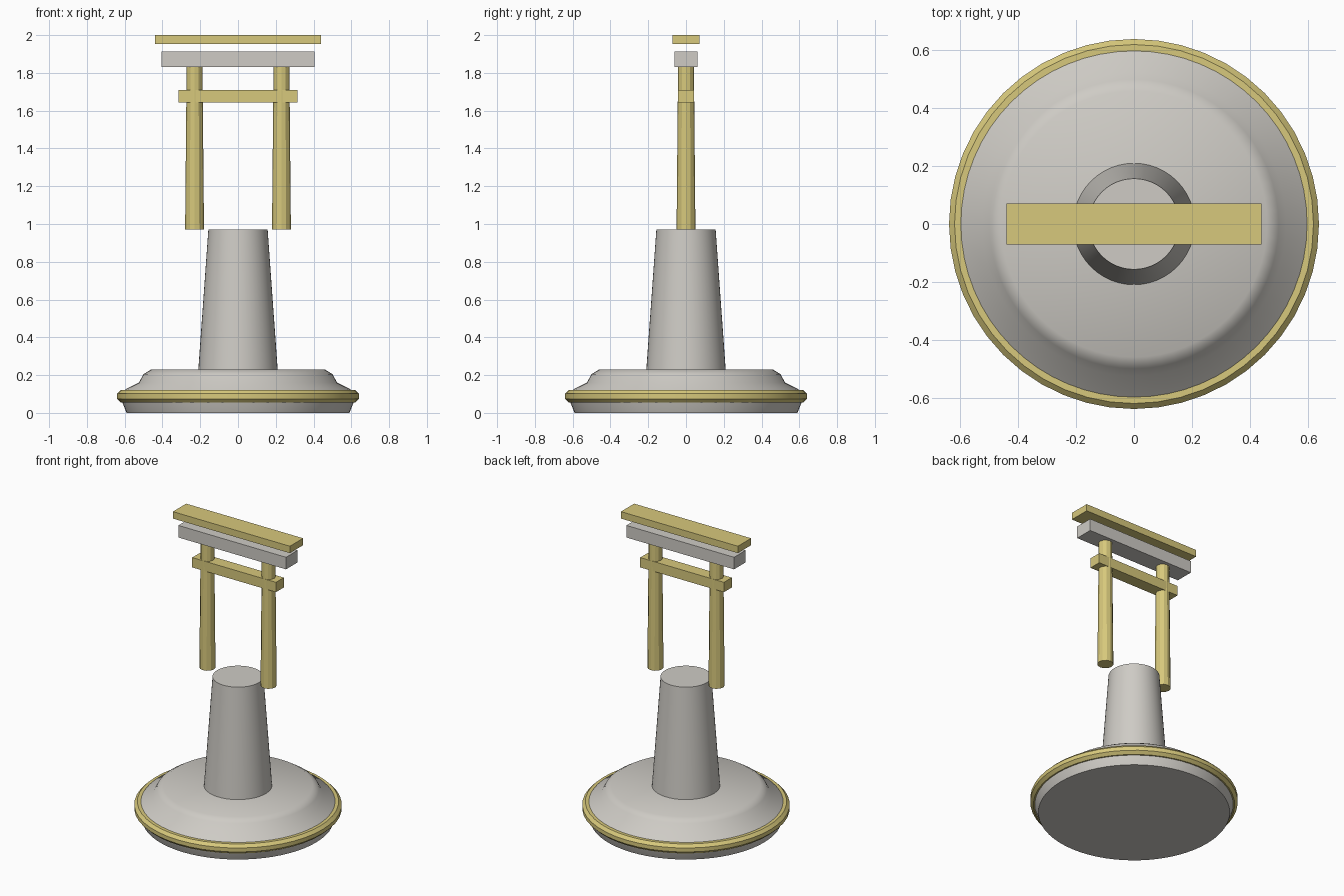
import bpy, math

if "Cube" in bpy.data.objects:
    bpy.data.objects.remove(bpy.data.objects["Cube"], do_unlink=True)


def material(name, rgb):
    m = bpy.data.materials.new(name)
    m.use_nodes = True
    m.diffuse_color = (*rgb, 1)
    m.node_tree.nodes["Principled BSDF"].inputs["Base Color"].default_value = (*rgb, 1)
    return m


STONE = material("pale stone", (0.62, 0.60, 0.56))
GOLD = material("soft gold", (0.68, 0.58, 0.20))


def finish(name, mat, smooth=None):
    ob = bpy.context.object
    ob.name = ob.data.name = name
    ob.data.materials.append(mat)
    if smooth:
        bpy.ops.object.shade_smooth_by_angle(angle=math.radians(smooth))
    return ob


def box(name, mat, half_x, half_y, z0, z1):
    bpy.ops.mesh.primitive_cube_add(size=1, location=(0, 0, (z0 + z1) / 2))
    bpy.context.object.scale = (2 * half_x, 2 * half_y, z1 - z0)
    bpy.ops.object.transform_apply(location=False, rotation=False, scale=True)
    finish(name, mat)


def cone(name, mat, x, r0, r1, z0, z1, sides, smooth=None):
    bpy.ops.mesh.primitive_cone_add(vertices=sides, radius1=r0, radius2=r1,
                                    depth=z1 - z0, location=(x, 0, (z0 + z1) / 2))
    finish(name, mat, smooth)


def lathe(name, mat, profile, sides, smooth):
    verts = [(r * math.cos(a), r * math.sin(a), z) for r, z in profile
             for a in (2 * math.pi * i / sides for i in range(sides))]
    faces = [(k * sides + i, k * sides + (i + 1) % sides,
              (k + 1) * sides + (i + 1) % sides, (k + 1) * sides + i)
             for k in range(len(profile) - 1) for i in range(sides)]
    # flat caps at the bottom and top
    faces.append(tuple(reversed(range(sides))))
    faces.append(tuple(range(len(verts) - sides, len(verts))))
    mesh = bpy.data.meshes.new(name)
    mesh.from_pydata(verts, [], faces)
    ob = bpy.data.objects.new(name, mesh)
    bpy.context.collection.objects.link(ob)
    bpy.ops.object.select_all(action="DESELECT")
    bpy.context.view_layer.objects.active = ob
    ob.select_set(True)
    finish(name, mat, smooth)


# Stepped round base
lathe("base", STONE, [(0.59, 0), (0.61, 0.05), (0.62, 0.09), (0.595, 0.125),
                      (0.525, 0.16), (0.50, 0.205), (0.46, 0.23)], 64, 35)

# Octagonal gold ring around the base, with flat top and outer edge
bpy.ops.mesh.primitive_torus_add(major_segments=48, minor_segments=8,
                                 major_radius=0.607, minor_radius=0.035)
ring = bpy.context.object
for v in ring.data.vertices:
    r = math.hypot(v.co.x, v.co.y)
    a = math.atan2(v.co.z, r - 0.607) + math.pi / 8
    s = (0.607 + 0.035 * math.cos(a)) / r
    v.co = (v.co.x * s, v.co.y * s, 0.035 * math.sin(a))
ring.location.z = 0.088
finish("base_ring", GOLD, 30)

# Tapered pedestal
cone("pedestal", STONE, 0, 0.21, 0.157, 0.23, 0.97, 48, 30)

# Gate: two posts, tie beam, lintel and floating cap beam
for side, x in (("left", 0.23), ("right", -0.23)):
    cone(side + "_post", GOLD, x, 0.05, 0.042, 0.97, 1.83, 12)
box("tie_beam", GOLD, 0.315, 0.042, 1.643, 1.71)
box("lintel", STONE, 0.405, 0.062, 1.83, 1.912)
box("cap_beam", GOLD, 0.44, 0.071, 1.953, 2.0)
